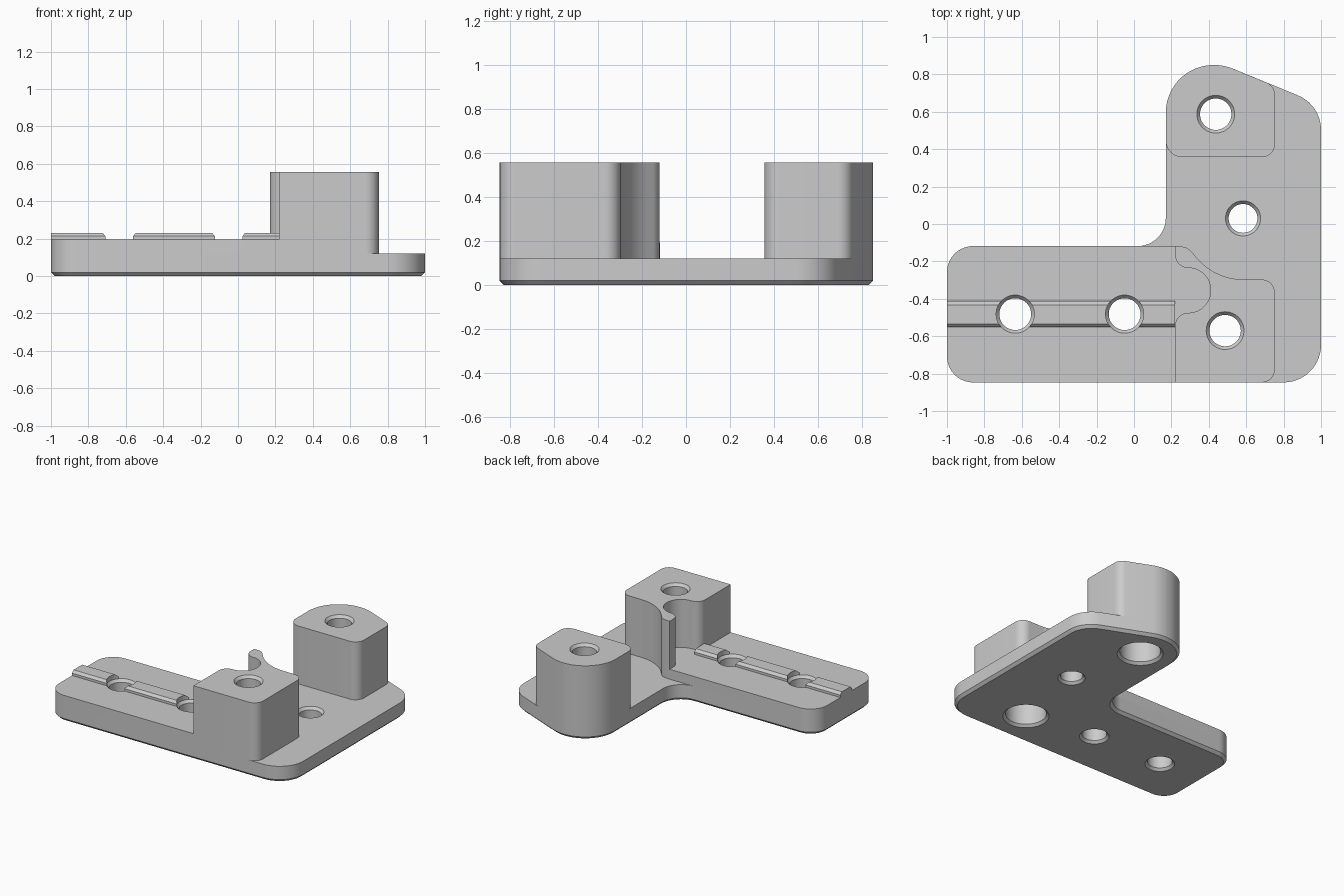
import bpy, bmesh, math
from mathutils import Vector

if "Cube" in bpy.data.objects:
    bpy.data.objects.remove(bpy.data.objects["Cube"], do_unlink=True)

grey = bpy.data.materials.new("plain_grey")
grey.use_nodes = True
COLOUR = (0.6, 0.6, 0.6, 1)
grey.diffuse_color = COLOUR
grey.node_tree.nodes["Principled BSDF"].inputs["Base Color"].default_value = COLOUR


def rounded(corners):
    """Outline from (x, y, radius) corners, each filleted by an arc."""
    out = []
    for i, (x, y, r) in enumerate(corners):
        p = Vector((x, y))
        if r == 0:
            out.append(p)
            continue
        a = (Vector(corners[i - 1][:2]) - p).normalized()
        b = (Vector(corners[(i + 1) % len(corners)][:2]) - p).normalized()
        half = a.angle(b) / 2
        centre = p + (a + b).normalized() * r / math.sin(half)
        start = p + a * r / math.tan(half) - centre
        end = p + b * r / math.tan(half) - centre
        sweep = math.pi - 2 * half
        steps = max(4, round(sweep / math.radians(7)))
        for k in range(steps + 1):
            t = k / steps
            v = start * math.sin((1 - t) * sweep) + end * math.sin(t * sweep)
            out.append(centre + v / math.sin(sweep))
    return out


def inset(points, d):
    """Move a counter-clockwise outline inwards by d."""
    out = []
    for i, p in enumerate(points):
        a = (p - points[i - 1]).normalized()
        b = (points[(i + 1) % len(points)] - p).normalized()
        n = Vector((-a.y - b.y, a.x + b.x)).normalized()
        out.append(p + n * d / max(0.5, n.dot(Vector((-a.y, a.x)))))
    return out


def loft(bm, rings):
    """Closed solid through rings of 3D points."""
    rows = [[bm.verts.new(p) for p in ring] for ring in rings]
    n = len(rows[0])
    for low, high in zip(rows, rows[1:]):
        for i in range(n):
            j = (i + 1) % n
            bm.faces.new((low[i], low[j], high[j], high[i]))
    bm.faces.new(rows[0][::-1])
    bm.faces.new(rows[-1])


def finish(name, bm):
    bmesh.ops.recalc_face_normals(bm, faces=bm.faces)
    mesh = bpy.data.meshes.new(name)
    bm.to_mesh(mesh)
    bm.free()
    ob = bpy.data.objects.new(name, mesh)
    bpy.context.collection.objects.link(ob)
    mesh.materials.append(grey)
    return ob


def prism(name, outline, z0, z1, chamfer=0):
    bm = bmesh.new()
    rings = [[(p.x, p.y, z) for p in outline] for z in (z0 + chamfer, z1)]
    if chamfer:
        rings.insert(0, [(p.x, p.y, z0) for p in inset(outline, chamfer)])
    loft(bm, rings)
    return finish(name, bm)


# Hole cutters: turned profiles of (radius, height)
def plain_hole(r, top):
    rim = r + 0.017
    return [(rim, -0.02), (rim, 0), (r, 0.018), (r, top - 0.02),
            (rim, top), (rim, top + 0.1)]


TOP = 0.557
counterbored = [(0.158, -0.02), (0.158, 0), (0.14, 0.018), (0.14, 0.18),
                (0.084, 0.18), (0.084, TOP - 0.02), (0.101, TOP), (0.101, TOP + 0.1)]
HOLES = [(-0.635, -0.482, plain_hole(0.085, 0.195)),
         (-0.05, -0.482, plain_hole(0.085, 0.195)),
         (0.583, 0.03, plain_hole(0.077, 0.12)),
         (0.437, 0.587, counterbored), (0.487, -0.57, counterbored)]
bm = bmesh.new()
SIDES = 48
for cx, cy, profile in HOLES:
    loft(bm, [[(cx + r * math.cos(math.tau * k / SIDES),
                cy + r * math.sin(math.tau * k / SIDES), z) for k in range(SIDES)]
              for r, z in profile])
cutter = finish("hole_cutter", bm)
cutter.hide_render = True

# Base plate with chamfered lower edge
BACK_EDGE = [(0.481, 0.85, 0.255), (0.17, 0.85, 0.255)]
ARM_END = [(-1, -0.118, 0.14), (-1, -0.847, 0.14)]
plate = prism("base_plate", rounded(
    [(1, -0.847, 0.2), (1, 0.637, 0.2)] + BACK_EDGE
    + [(0.17, -0.118, 0.15)] + ARM_END), 0, 0.12, 0.02)

# Raised arm, running on as the floor of the post recess
arm = prism("raised_arm", rounded(
    ARM_END + [(0.22, -0.847, 0), (0.22, -0.56, 0), (0.43, -0.48, 0), (0.43, -0.33, 0),
               (0.365, -0.235, 0), (0.27, -0.15, 0), (0.22, -0.118, 0)]), 0.12, 0.195)

# Back post following the plate edge
back_post = prism("back_post", rounded(
    [(0.17, 0.357, 0.09), (0.753, 0.357, 0.07), (0.753, 0.738, 0.07)] + BACK_EDGE),
    0.12, TOP)

# Front post with scooped back, thin prong and round recess
front_post = prism("front_post", rounded(
    [(0.22, -0.847, 0), (0.753, -0.847, 0.07), (0.753, -0.297, 0.07),
     (0.43, -0.297, 0.33), (0.285, -0.12, 0.08), (0.22, -0.12, 0),
     (0.22, -0.235, 0.07), (0.41, -0.235, 0.119), (0.41, -0.475, 0.119),
     (0.22, -0.475, 0.07)]), 0.12, TOP)

# Bevelled rail along the arm
bm = bmesh.new()
section = [(-0.552, 0.18), (-0.552, 0.213), (-0.534, 0.231),
           (-0.432, 0.231), (-0.413, 0.213), (-0.413, 0.18)]
loft(bm, [[(x, y, z) for y, z in section] for x in (-1, 0.22)])
rail = finish("rail", bm)

# Drill the holes and shade
for ob in (plate, arm, back_post, front_post, rail):
    mod = ob.modifiers.new("holes", "BOOLEAN")
    mod.operation = "DIFFERENCE"
    mod.solver = "EXACT"
    mod.object = cutter
    bpy.ops.object.select_all(action="DESELECT")
    ob.select_set(True)
    bpy.context.view_layer.objects.active = ob
    bpy.ops.object.modifier_apply(modifier=mod.name)
    bpy.ops.object.shade_smooth_by_angle(angle=math.radians(30))
bpy.data.objects.remove(cutter, do_unlink=True)
